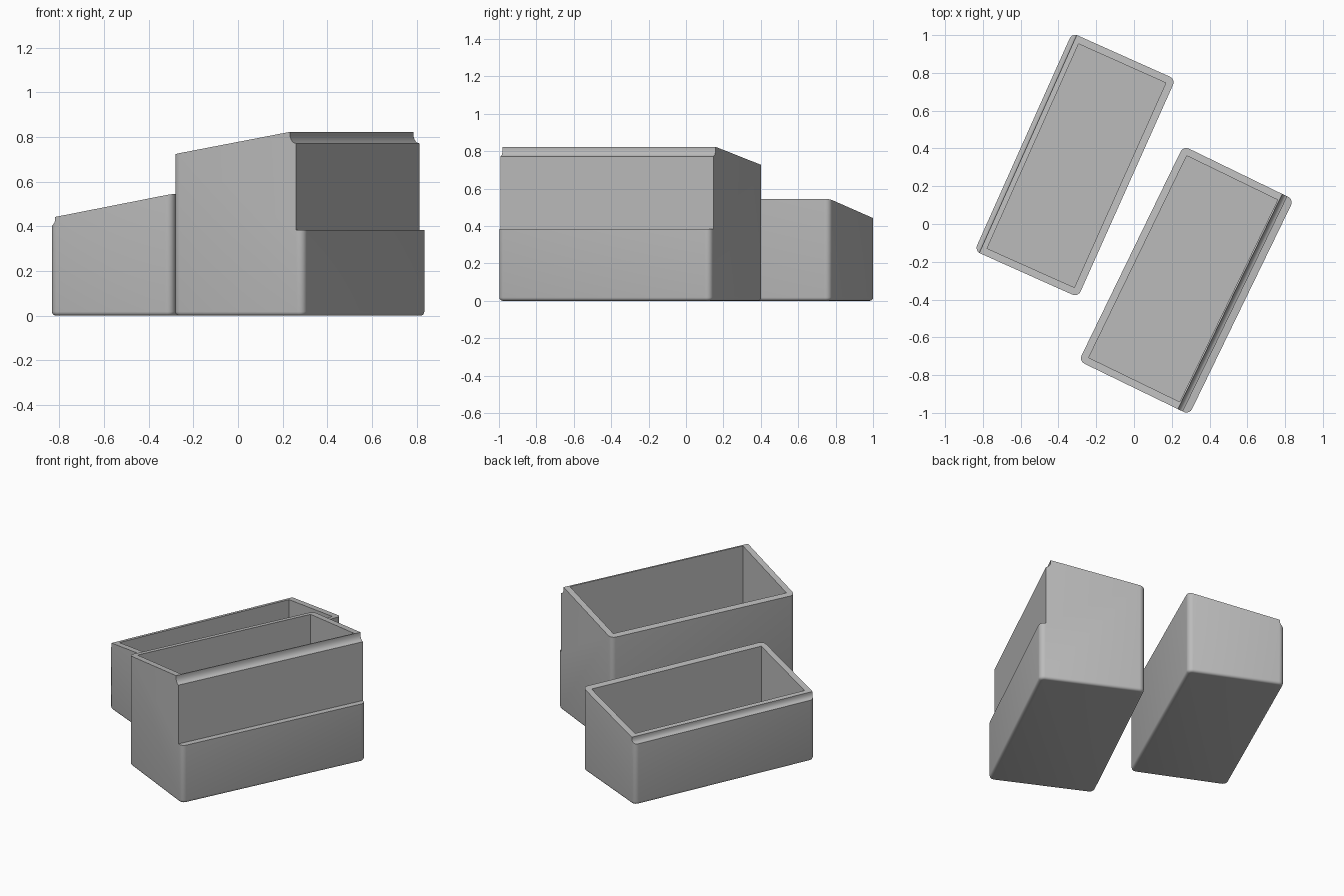
import bpy, bmesh, math
from mathutils import Vector

if "Cube" in bpy.data.objects:
    bpy.data.objects.remove(bpy.data.objects["Cube"])

grey = bpy.data.materials.new("grey_plastic")
grey.diffuse_color = (0.5, 0.5, 0.5, 1)
grey.use_nodes = True
grey.node_tree.nodes["Principled BSDF"].inputs["Base Color"].default_value = grey.diffuse_color


def add_object(name, bm):
    bmesh.ops.recalc_face_normals(bm, faces=bm.faces)
    me = bpy.data.meshes.new(name)
    bm.to_mesh(me)
    bm.free()
    ob = bpy.data.objects.new(name, me)
    bpy.context.collection.objects.link(ob)
    me.materials.append(grey)
    return ob


def block(x0, x1, h, z0, z1):
    """Box from x0 to x1, -h to h in y and z0 to z1."""
    bm = bmesh.new()
    bmesh.ops.create_cube(bm, size=1)
    for v in bm.verts:
        v.co = ((x1 if v.co.x > 0 else x0), v.co.y * 2 * h, (z1 if v.co.z > 0 else z0))
    return bm


def prism(profile, h):
    """Extrude an x-z outline along y."""
    bm = bmesh.new()
    f = bm.faces.new([bm.verts.new((x, -h, z)) for x, z in profile])
    r = bmesh.ops.extrude_face_region(bm, geom=[f])
    bmesh.ops.translate(bm, vec=(0, 2 * h, 0),
                        verts=[g for g in r["geom"] if isinstance(g, bmesh.types.BMVert)])
    return bm


def bin_box(name, w, h, inner, slope, cut, centre, angle):
    # outer body with rounded corners and softened base
    bm = block(-w, w, h, 0, 1.2)
    edges = [e for e in bm.edges if abs(e.verts[0].co.z - e.verts[1].co.z) > 0.5]
    bmesh.ops.bevel(bm, geom=edges, offset=0.033, segments=5, profile=0.5, affect='EDGES')
    edges = [e for e in bm.edges if all(v.co.z < 0.001 for v in e.verts)]
    bmesh.ops.bevel(bm, geom=edges, offset=0.018, segments=4, profile=0.5, affect='EDGES')
    # sloping rim
    (xa, za), (xb, zb) = slope
    r = bmesh.ops.bisect_plane(bm, geom=bm.verts[:] + bm.edges[:] + bm.faces[:],
                               plane_co=(xa, 0, za),
                               plane_no=Vector((za - zb, 0, xb - xa)).normalized(),
                               clear_outer=True)
    bmesh.ops.edgeloop_fill(bm, edges=[g for g in r["geom_cut"]
                                       if isinstance(g, bmesh.types.BMEdge)])
    body = add_object(name, bm)
    # hollow inside, then the stepped lip
    cutters = [add_object(name + "_cavity_cutter", block(inner[0], inner[1], h - 0.039, 0.038, 1.5)),
               add_object(name + "_lip_cutter", prism(cut, h + 0.1))]
    bpy.context.view_layer.objects.active = body
    for c in cutters:
        m = body.modifiers.new("cut", 'BOOLEAN')
        m.operation, m.solver, m.object = 'DIFFERENCE', 'EXACT', c
        bpy.ops.object.modifier_apply(modifier=m.name)
        bpy.data.objects.remove(c)
    bpy.ops.object.select_all(action='DESELECT')
    body.select_set(True)
    bpy.ops.object.shade_smooth_by_angle(angle=math.radians(30))
    body.location = (*centre, 0)
    body.rotation_euler.z = math.radians(angle)


def flare(x_top, x_low, z_low, height, n=5):
    """Concave quarter curve from the top of a lip out to its lower edge."""
    return [(x_low + (x_top - x_low) * math.sin(t), z_low + height * (1 - math.cos(t)))
            for t in (math.pi / 2 * i / n for i in range(n, -1, -1))]


# tall bin: recessed upper wall with flared lip on its right side
bin_box("tall_bin", 0.325, 0.633, (-0.286, 0.249),
        ((-0.325, 0.722), (0.258, 0.823)),
        [(0.258, 1.0)] + flare(0.258, 0.287, 0.772, 0.04)
        + [(0.287, 0.383), (0.5, 0.383), (0.5, 1.0)],
        (0.277, -0.298), -25.9)

# short bin: flared lip on its left side
bin_box("short_bin", 0.300, 0.632, (-0.245, 0.261),
        ((-0.273, 0.442), (0.300, 0.545)),
        [(-0.273, 0.8)] + flare(-0.273, -0.301, 0.402, 0.03)
        + [(-0.5, 0.402), (-0.5, 0.8)],
        (-0.312, 0.312), -24.1)
